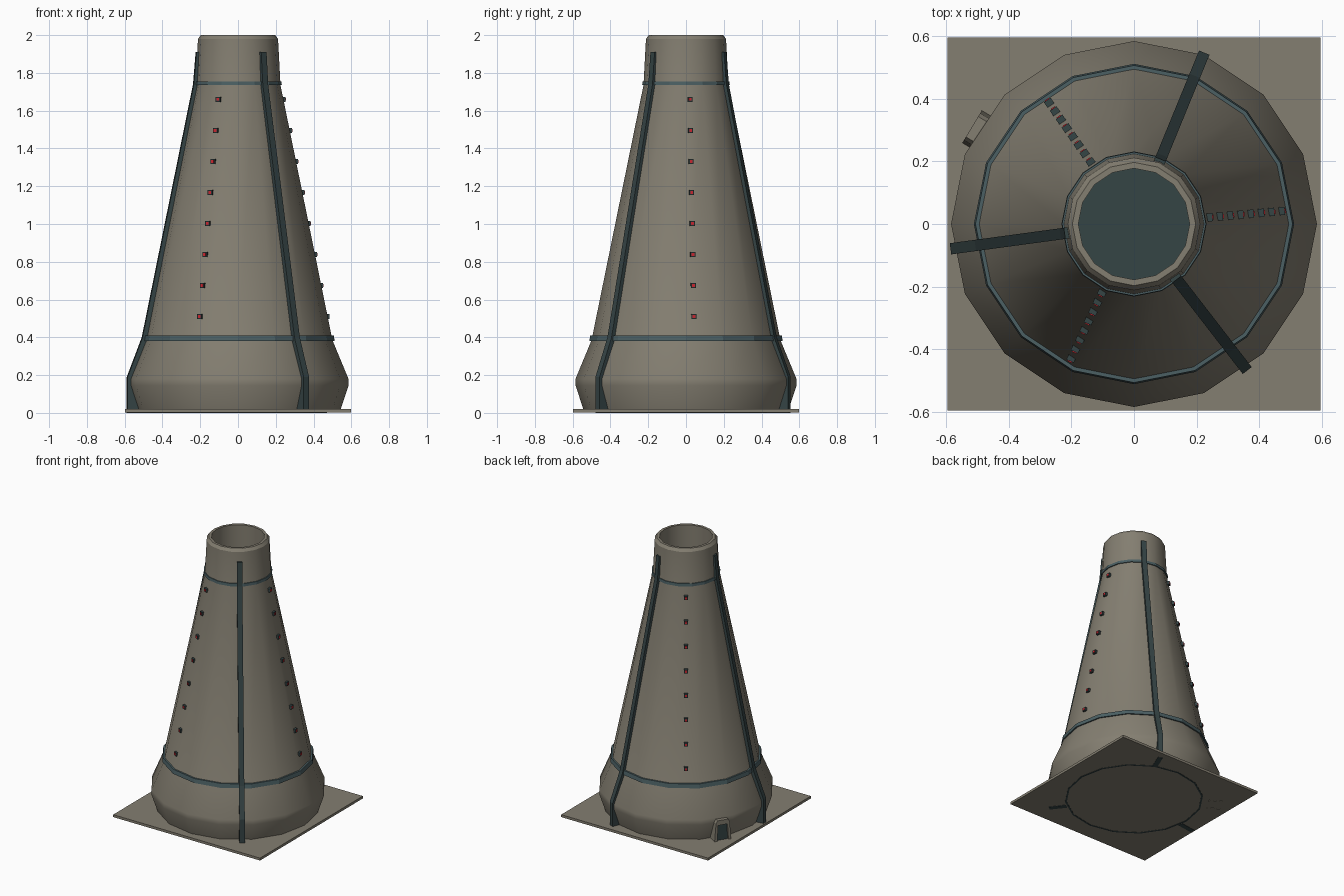
import bpy, bmesh, math
from mathutils import Matrix, Vector

if "Cube" in bpy.data.objects:
    bpy.data.objects.remove(bpy.data.objects["Cube"])


def material(name, rgb):
    m = bpy.data.materials.new(name)
    m.diffuse_color = (*rgb, 1)
    m.use_nodes = True
    m.node_tree.nodes["Principled BSDF"].inputs["Base Color"].default_value = m.diffuse_color
    return m


STONE = material("stone_tan", (0.23, 0.21, 0.165))
STEEL = material("dark_teal_steel", (0.036, 0.058, 0.06))
BAND = material("teal_band", (0.07, 0.115, 0.125))
RED = material("red_light", (0.6, 0.02, 0.03))


def finish(name, bm, mats, smooth=False):
    bmesh.ops.recalc_face_normals(bm, faces=bm.faces)
    me = bpy.data.meshes.new(name)
    bm.to_mesh(me)
    bm.free()
    for m in mats:
        me.materials.append(m)
    if smooth:
        me.shade_smooth()
        me.set_sharp_from_angle(angle=math.radians(32))
    ob = bpy.data.objects.new(name, me)
    bpy.context.collection.objects.link(ob)
    return ob


def lathe(name, profile, mat, sides=16, closed=False, smooth=False):
    """Revolve (radius, z) points about the z axis."""
    bm = bmesh.new()
    rings = [[bm.verts.new((r * math.cos(2 * math.pi * i / sides),
                            r * math.sin(2 * math.pi * i / sides), z))
              for i in range(sides)] for r, z in profile]
    pairs = list(zip(rings, rings[1:]))
    if closed:
        pairs.append((rings[-1], rings[0]))
    for a, b in pairs:
        for i in range(sides):
            j = (i + 1) % sides
            bm.faces.new((a[i], a[j], b[j], b[i]))
    return finish(name, bm, [mat], smooth)


def prism(name, points, frame, depth, mat):
    """Extrude a 2D outline along the local z of a frame matrix, centred."""
    bm = bmesh.new()
    face = bm.faces.new([bm.verts.new((x, y, -depth / 2)) for x, y in points])
    ext = bmesh.ops.extrude_face_region(bm, geom=[face])["geom"]
    bmesh.ops.translate(bm, vec=(0, 0, depth),
                        verts=[v for v in ext if isinstance(v, bmesh.types.BMVert)])
    bm.transform(frame)
    return finish(name, bm, [mat])


def radial(deg):
    return Matrix.Rotation(math.radians(deg), 4, 'Z')


UPRIGHT = Matrix.Rotation(math.pi / 2, 4, 'X')  # outline x=radius, y=height

# Ground slab
prism("base_slab", [(-.597, -.597), (.597, -.597), (.597, .597), (-.597, .597)],
      Matrix.Translation((0, 0, .011)), .018, STONE)

# Hollow chimney shell with rim and inner wall
lathe("tower_shell", [(.54, .01), (.585, .145), (.585, .18), (.5, .385),
                      (.225, 1.735), (.212, 1.98), (.197, 2.0),
                      (.178, 2.0), (.178, 1.6)], STONE, smooth=True)

# Dark floor down the shaft
prism("shaft_floor", [(.179 * math.cos(i * math.pi / 8), .179 * math.sin(i * math.pi / 8))
                      for i in range(16)], Matrix.Translation((0, 0, 1.61)), .02, STEEL)

# Hoops round the shell and a ring under the slab
lathe("lower_hoop", [(.47, .38), (.512, .38), (.507, .41), (.47, .41)], BAND, closed=True)
lathe("upper_hoop", [(.2, 1.735), (.232, 1.735), (.23, 1.755), (.2, 1.755)], BAND, closed=True)
lathe("foundation_ring", [(.46, 0), (.472, 0), (.472, .006), (.46, .006)], STEEL, closed=True)

# Three ribs with solid feet
RIB = [(.47, 0), (.592, 0), (.592, .19), (.512, .4), (.238, 1.74), (.224, 1.91),
       (.196, 1.91), (.2, 1.74), (.47, .4), (.54, .19)]
for k in range(3):
    prism(f"rib_{k + 1}", RIB, radial(67.7 + 120 * k) @ UPRIGHT, .036, STEEL)

# Three columns of warning lights: dark housings with a red lens plate
for k in range(3):
    bm = bmesh.new()
    for n in range(8):
        z = .51 + n * .1643
        r = (.5 - (z - .385) * .2037) * .988
        for size, out, deep, idx in ((.026, .003, .024, 0), (.015, .015, .006, 1)):
            mat = (radial(5 + 120 * k) @ Matrix.Translation((r + out, 0, z))
                   @ Matrix.Diagonal((deep, size, size, 1)))
            vs = bmesh.ops.create_cube(bm, size=1, matrix=mat)["verts"]
            for f in {f for v in vs for f in v.link_faces}:
                f.material_index = idx
    finish(f"light_column_{k + 1}", bm, [STEEL, RED])

# Doorway: tapered arch-shaped frame with a recessed dark door
door_frame = radial(149) @ Matrix(((0, 0, 1, .556), (1, 0, 0, 0), (0, 1, 0, 0), (0, 0, 0, 1)))
prism("door_surround", [(-.062, 0), (-.042, 0), (-.034, .135), (.034, .135), (.042, 0),
                        (.062, 0), (.05, .15), (.038, .17), (-.038, .17), (-.05, .15)],
      door_frame, .096, STONE)
prism("door_panel", [(-.043, .005), (.043, .005), (.035, .137), (-.035, .137)],
      door_frame, .07, STEEL)
